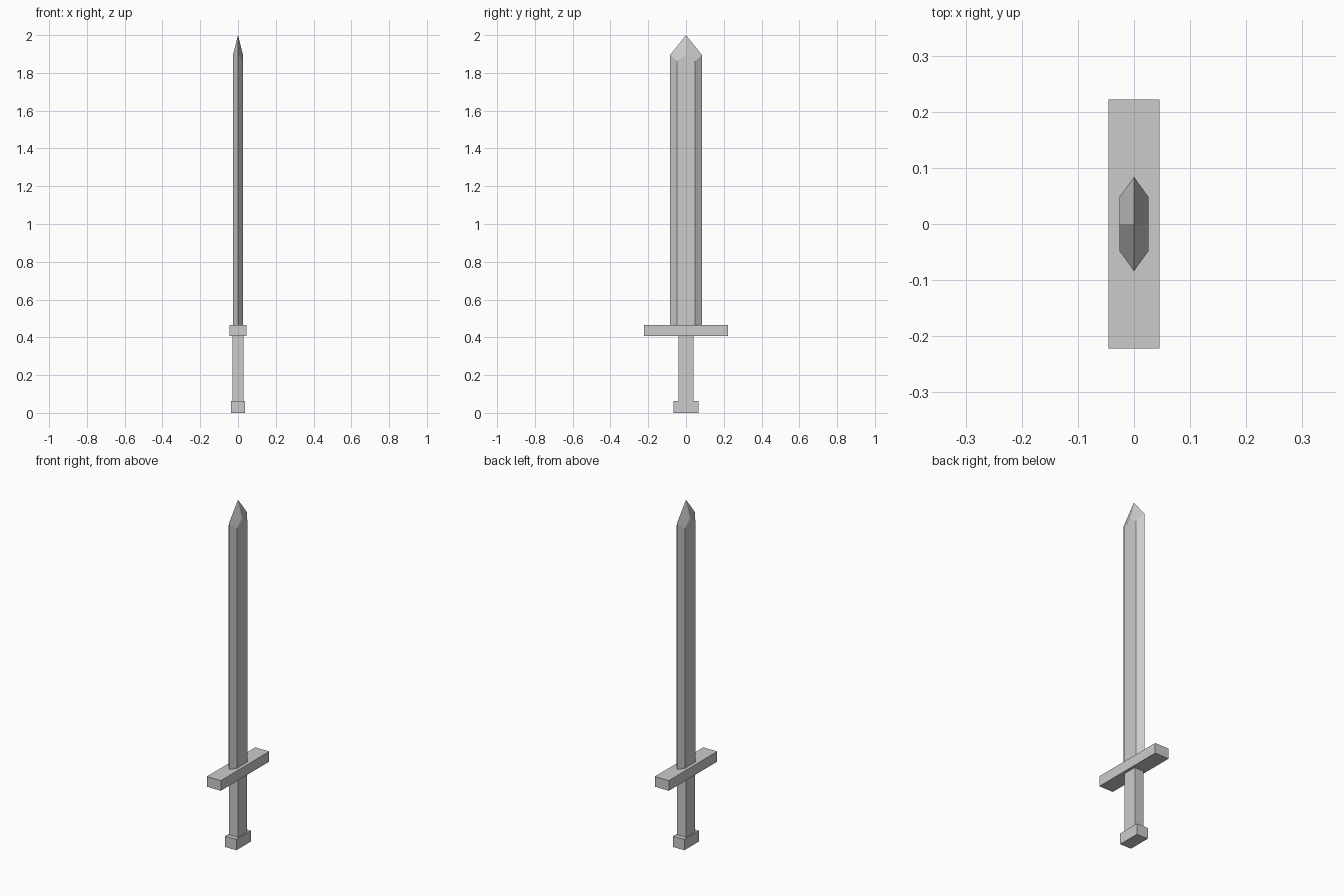
import bpy, bmesh

if "Cube" in bpy.data.objects:
    bpy.data.objects.remove(bpy.data.objects["Cube"])


def make_object(name, bm):
    bmesh.ops.recalc_face_normals(bm, faces=bm.faces)
    mesh = bpy.data.meshes.new(name)
    bm.to_mesh(mesh)
    bm.free()
    obj = bpy.data.objects.new(name, mesh)
    bpy.context.collection.objects.link(obj)
    return obj


def box(name, half_x, half_y, z0, z1):
    bm = bmesh.new()
    bmesh.ops.create_cube(bm, size=1)
    for v in bm.verts:
        v.co = (v.co.x * 2 * half_x, v.co.y * 2 * half_y,
                z0 + (v.co.z + 0.5) * (z1 - z0))
    return make_object(name, bm)


# Handle parts
box("pommel", 0.036, 0.067, 0.0, 0.063)
box("grip", 0.029, 0.041, 0.063, 0.407)
box("crossguard", 0.045, 0.222, 0.407, 0.466)

# Blade: hexagonal section with a mid point on each flat, (x, y, shoulder height)
T, W, F = 0.026, 0.084, 0.048
section = [(0, -W, 1.895), (T, -F, 1.862), (T, 0, 1.897), (T, F, 1.862),
           (0, W, 1.895), (-T, F, 1.862), (-T, 0, 1.897), (-T, -F, 1.862)]
bm = bmesh.new()
bottom = [bm.verts.new((x, y, 0.466)) for x, y, z in section]
top = [bm.verts.new(p) for p in section]
apex = bm.verts.new((0, 0, 2.0))
bm.faces.new(bottom)
for i in range(8):
    j = (i + 1) % 8
    bm.faces.new((bottom[i], bottom[j], top[j], top[i]))
# Four bevelled facets closing the point
for i in range(0, 8, 2):
    bm.faces.new((top[i], top[i + 1], top[(i + 2) % 8], apex))
make_object("blade", bm)
